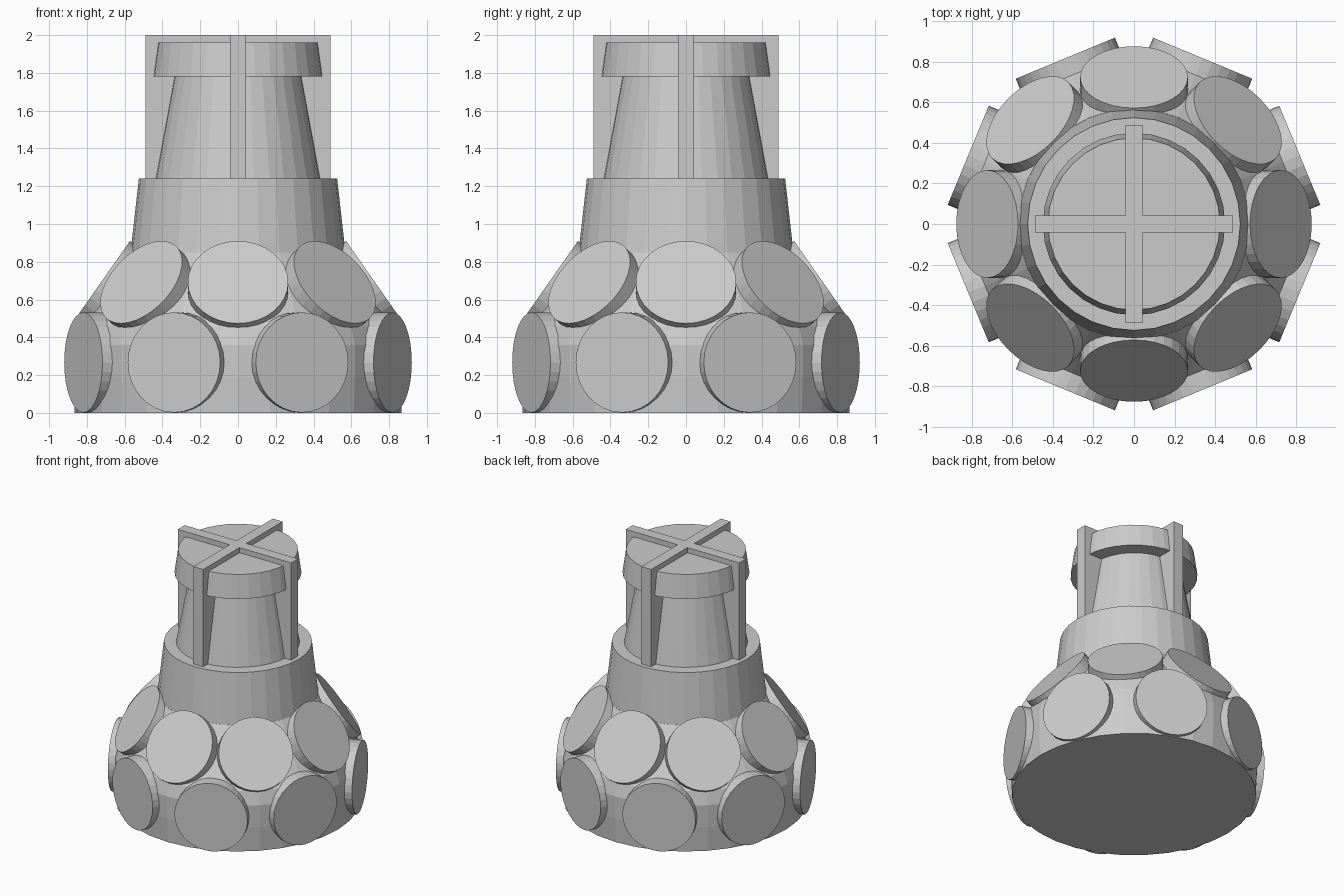
import bpy, bmesh, math
from mathutils import Vector

if "Cube" in bpy.data.objects:
    bpy.data.objects.remove(bpy.data.objects["Cube"])


def lathe(name, profile, sides=32):
    """Closed solid of revolution from (radius, z) points, bottom to top."""
    bm = bmesh.new()
    rings = []
    for r, z in profile:
        rings.append([bm.verts.new((r * math.cos(2 * math.pi * i / sides),
                                    r * math.sin(2 * math.pi * i / sides), z))
                      for i in range(sides)])
    for a, b in zip(rings, rings[1:]):
        for i in range(sides):
            j = (i + 1) % sides
            bm.faces.new((a[i], a[j], b[j], b[i]))
    bm.faces.new(rings[0][::-1])
    bm.faces.new(rings[-1])
    mesh = bpy.data.meshes.new(name)
    bm.to_mesh(mesh)
    bm.free()
    obj = bpy.data.objects.new(name, mesh)
    bpy.context.collection.objects.link(obj)
    return obj


def disc_ring(name, radius, z, size, tilt, start, depth=0.09):
    """Eight round pads; radius and z locate the centre of each outer face."""
    for k in range(8):
        a = start + k * math.pi / 4
        n = Vector((math.cos(a) * math.cos(tilt), math.sin(a) * math.cos(tilt), math.sin(tilt)))
        face = Vector((radius * math.cos(a), radius * math.sin(a), z))
        pad = lathe(f"{name}_{k + 1}", [(size, -depth), (size, 0)])
        pad.location = face
        pad.rotation_euler = (0, math.pi / 2 - tilt, a)


def box(name, size, location):
    bpy.ops.mesh.primitive_cube_add(size=1, location=location)
    obj = bpy.context.object
    obj.name = name
    obj.scale = size
    bpy.ops.object.transform_apply(location=False, rotation=False, scale=True)


# Wide base with sloping shoulder
lathe("base_body", [(0.865, 0), (0.875, 0.19), (0.875, 0.36), (0.845, 0.46), (0.57, 0.85)])
# Stepped upper body
lathe("collar", [(0.57, 0.84), (0.525, 1.24)])
lathe("neck", [(0.44, 1.23), (0.335, 1.80)])
lathe("cap", [(0.45, 1.78), (0.425, 1.96)])

# Crossed fins through neck and cap
box("fin_x", (0.98, 0.085, 0.77), (0, 0, 1.615))
box("fin_y", (0.085, 0.98, 0.77), (0, 0, 1.615))

# Round pads around the base and shoulder
disc_ring("lower_pad", 0.886, 0.267, 0.265, 0, math.pi / 8)
disc_ring("upper_pad", 0.725, 0.692, 0.266, math.radians(35), 0)
